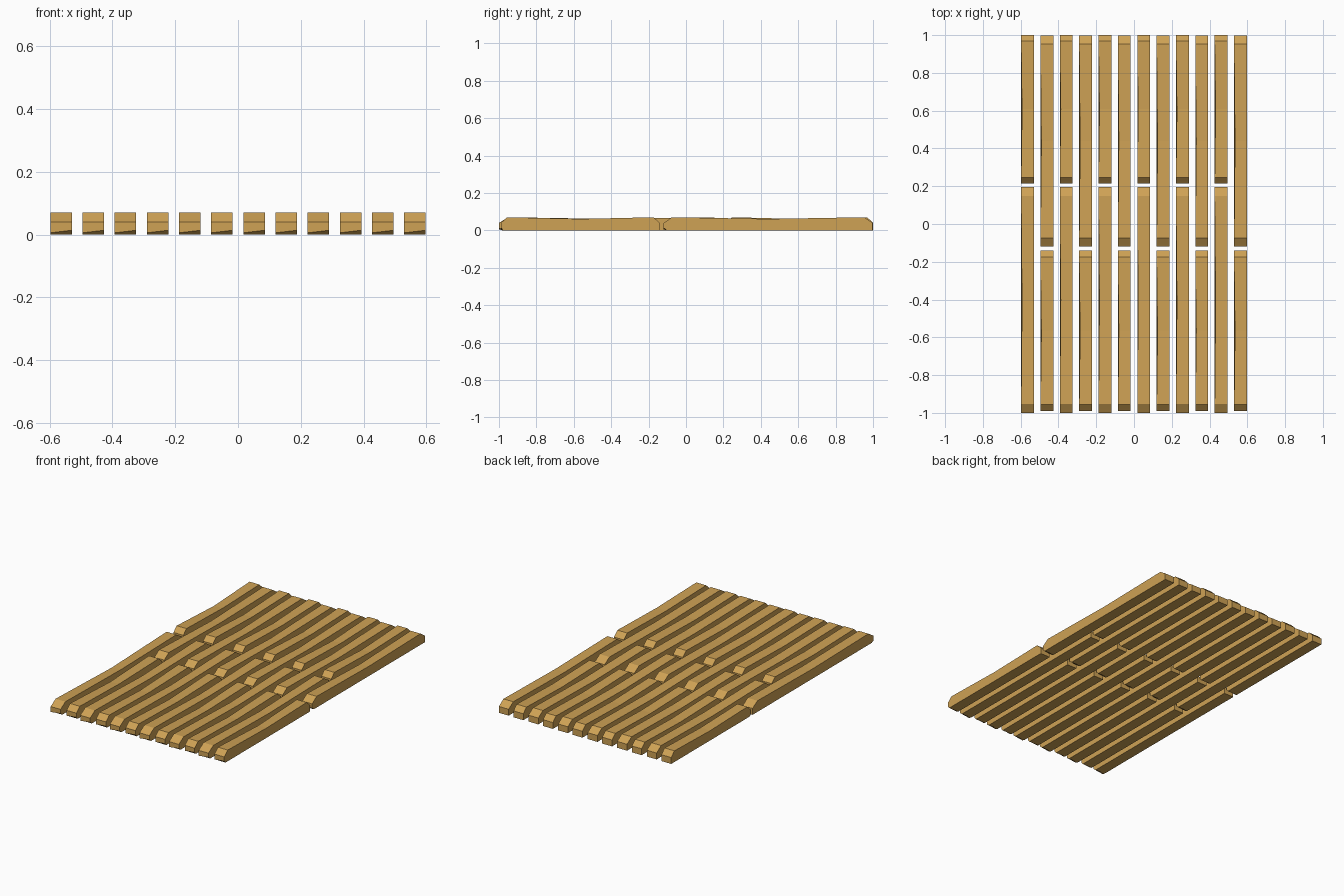
import bpy

if "Cube" in bpy.data.objects:
    bpy.data.objects.remove(bpy.data.objects["Cube"])

mat = bpy.data.materials.new("wood")
mat.diffuse_color = (0.62, 0.36, 0.09, 1)
mat.use_nodes = True
mat.node_tree.nodes["Principled BSDF"].inputs["Base Color"].default_value = mat.diffuse_color
HALF = 0.034


def plank(name, x, y0, y1):
    """Worn board: chamfered ends, slightly sagging middle, chipped front foot."""
    length = y1 - y0
    # fraction along board, bottom left/right z, top left/right z, left inset at top
    sections = [
        (0.00, 0.006, 0.014, 0.040, 0.040, 0.0),
        (0.015, 0.0, 0.0, 0.051, 0.051, 0.0),
        (0.04, 0.0, 0.0, 0.070, 0.070, 0.0),
        (0.50, 0.0, 0.0, 0.057, 0.061, 0.005),
        (0.96, 0.0, 0.0, 0.070, 0.070, 0.0),
        (1.00, 0.0, 0.0, 0.040, 0.040, 0.0),
    ]
    verts, faces = [], []
    for f, bl, br, tl, tr, inset in sections:
        y = y0 + f * length
        verts += [(x - HALF, y, bl), (x + HALF, y, br),
                  (x + HALF, y, tr), (x - HALF + inset, y, tl)]
    n = len(sections)
    for s in range(n - 1):
        a = s * 4
        for k in range(4):
            m = (k + 1) % 4
            faces.append((a + k, a + m, a + 4 + m, a + 4 + k)[::-1])
    faces += [(0, 1, 2, 3), tuple(4 * n - 4 + k for k in (3, 2, 1, 0))]
    mesh = bpy.data.meshes.new(name)
    mesh.from_pydata(verts, [], faces)
    mesh.validate()
    import bmesh
    bm = bmesh.new()
    bm.from_mesh(mesh)
    bmesh.ops.recalc_face_normals(bm, faces=bm.faces)
    bm.to_mesh(mesh)
    bm.free()
    mesh.materials.append(mat)
    obj = bpy.data.objects.new(name, mesh)
    bpy.context.collection.objects.link(obj)


# twelve rows with staggered joints
for i in range(12):
    x = (i - 5.5) * 0.1025
    if i % 2 == 0:
        spans = [(-1.0, 0.195), (0.215, 1.0)]
    else:
        spans = [(-0.99, -0.14), (-0.12, 0.998)]
    for part, (a, b) in zip(("front", "back"), spans):
        plank(f"{part}_plank_{i + 1}", x, a, b)
